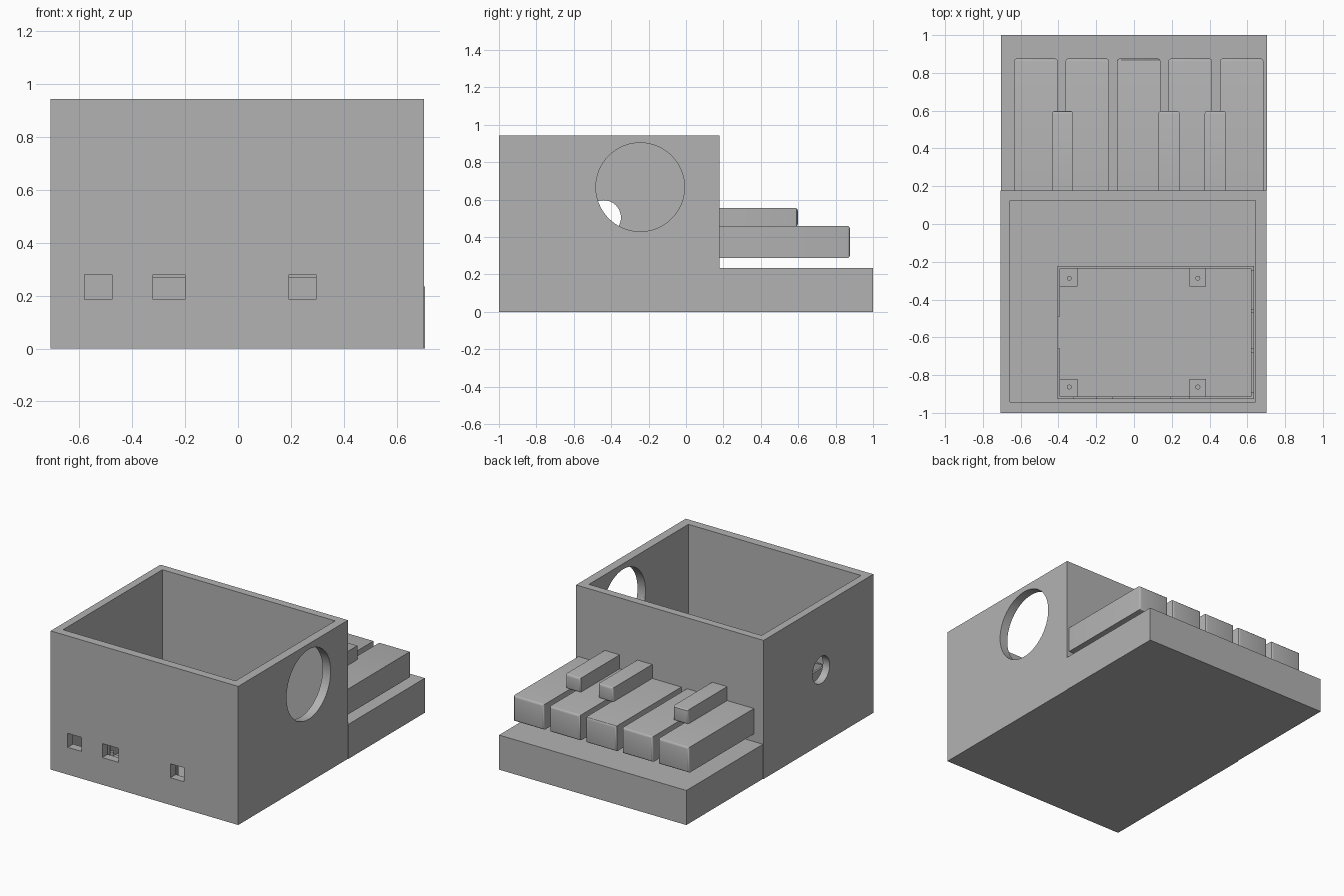
import bpy, bmesh, math
from mathutils import Matrix, Vector

cube = bpy.data.objects.get("Cube")
if cube:
    bpy.data.objects.remove(cube, do_unlink=True)

grey = bpy.data.materials.new("plain_grey")
grey.use_nodes = True
colour = (0.45, 0.45, 0.45, 1)
grey.diffuse_color = colour
grey.node_tree.nodes["Principled BSDF"].inputs["Base Color"].default_value = colour


def finish(name, bm):
    mesh = bpy.data.meshes.new(name)
    bm.to_mesh(mesh)
    bm.free()
    mesh.materials.append(grey)
    ob = bpy.data.objects.new(name, mesh)
    bpy.context.collection.objects.link(ob)
    return ob


def box(name, x, y, z, front_bevel=0):
    """Box from (min, max) ranges, optionally rounding the edges of its +y end."""
    bm = bmesh.new()
    bmesh.ops.create_cube(bm, size=1)
    for v in bm.verts:
        v.co = Vector([r[0] if c < 0 else r[1] for c, r in zip(v.co, (x, y, z))])
    if front_bevel:
        edges = [e for e in bm.edges if all(v.co.y > y[1] - 1e-4 for v in e.verts)]
        bmesh.ops.bevel(bm, geom=edges, offset=front_bevel, segments=3,
                        profile=0.5, affect='EDGES')
    return finish(name, bm)


def rod(name, centre, radius, length, axis='Z', sides=64):
    bm = bmesh.new()
    turn = Matrix.Rotation(math.pi / 2, 4, 'Y') if axis == 'X' else Matrix()
    bmesh.ops.create_cone(bm, cap_ends=True, segments=sides, radius1=radius,
                          radius2=radius, depth=length,
                          matrix=Matrix.Translation(centre) @ turn)
    return finish(name, bm)


def select(ob):
    bpy.ops.object.select_all(action='DESELECT')
    ob.select_set(True)
    bpy.context.view_layer.objects.active = ob


def cut(ob, cutters):
    """Subtract the cutters one after another and delete them."""
    select(ob)
    for c in cutters:
        c.hide_render = True
        mod = ob.modifiers.new("cut", 'BOOLEAN')
        mod.operation = 'DIFFERENCE'
        mod.solver = 'EXACT'
        mod.object = c
        bpy.ops.object.modifier_apply(modifier=mod.name)
        bpy.data.objects.remove(c, do_unlink=True)


def smooth(ob):
    select(ob)
    bpy.ops.object.shade_smooth_by_angle(angle=math.radians(30))


# Open-topped housing with side holes and front ports
WALL_BACK = 0.178
housing = box("housing", (-0.708, 0.702), (-1, WALL_BACK), (0, 0.942))
cutters = [
    box("cavity_cutter", (-0.656, 0.642), (-0.942, 0.125), (0.07, 1.2)),
    rod("speaker_cutter", (0.68, -0.245, 0.667), 0.237, 0.2, 'X'),
    rod("cable_cutter", (-0.68, -0.44, 0.505), 0.092, 0.2, 'X', 48),
]
for x in ((-0.58, -0.475), (-0.32, -0.2), (0.192, 0.295)):
    cutters.append(box("port_cutter", x, (-1.1, -0.93), (0.185, 0.28)))
cut(housing, cutters)
smooth(housing)

# Low slab under the keys
box("key_base", (-0.703, 0.705), (WALL_BACK, 1), (0, 0.235))

# Wide keys and the short raised keys on top of them
for i in range(5):
    left = -0.635 + 0.2725 * i
    smooth(box(f"wide_key_{i + 1}", (left, left + 0.23), (WALL_BACK, 0.876),
               (0.287, 0.46), 0.014))
for i, centre in enumerate((-0.378, 0.185, 0.43)):
    smooth(box(f"short_key_{i + 1}", (centre - 0.056, centre + 0.056),
               (WALL_BACK, 0.598), (0.455, 0.555), 0.014))

# Circuit board tray on the housing floor
FLOOR, RIM = 0.068, 0.27
tray = box("board_tray", (-0.405, 0.635), (-0.927, -0.222), (FLOOR, RIM))
cutters = [box("tray_cutter", (-0.392, 0.62), (-0.914, -0.235), (0.092, 0.5)),
           box("card_cutter", (-0.5, -0.38), (-0.66, -0.49), (0.092, 0.5))]
for x in ((-0.32, -0.2), (-0.11, 0.0), (0.192, 0.295)):
    cutters.append(box("tray_port_cutter", x, (-1, -0.9), (0.16, 0.5)))
for y in ((-0.89, -0.68), (-0.66, -0.47), (-0.45, -0.25)):
    cutters.append(box("tray_side_cutter", (0.6, 0.7), y, (0.16, 0.5)))
cut(tray, cutters)

# Four mounting pads with pegs, reaching to the tray walls
for side, (x0, x1) in (("right", (-0.4, -0.3)), ("left", (0.295, 0.38))):
    peg_x = 0.338 if side == "left" else -0.343
    for end, y in (("front", (-0.92, -0.82)), ("back", (-0.33, -0.23))):
        box(f"{end}_{side}_pad", (x0, x1), y, (0.08, 0.13))
        peg_y = -0.863 if end == "front" else -0.287
        smooth(rod(f"{end}_{side}_peg", (peg_x, peg_y, 0.14), 0.013, 0.06, 'Z', 24))
